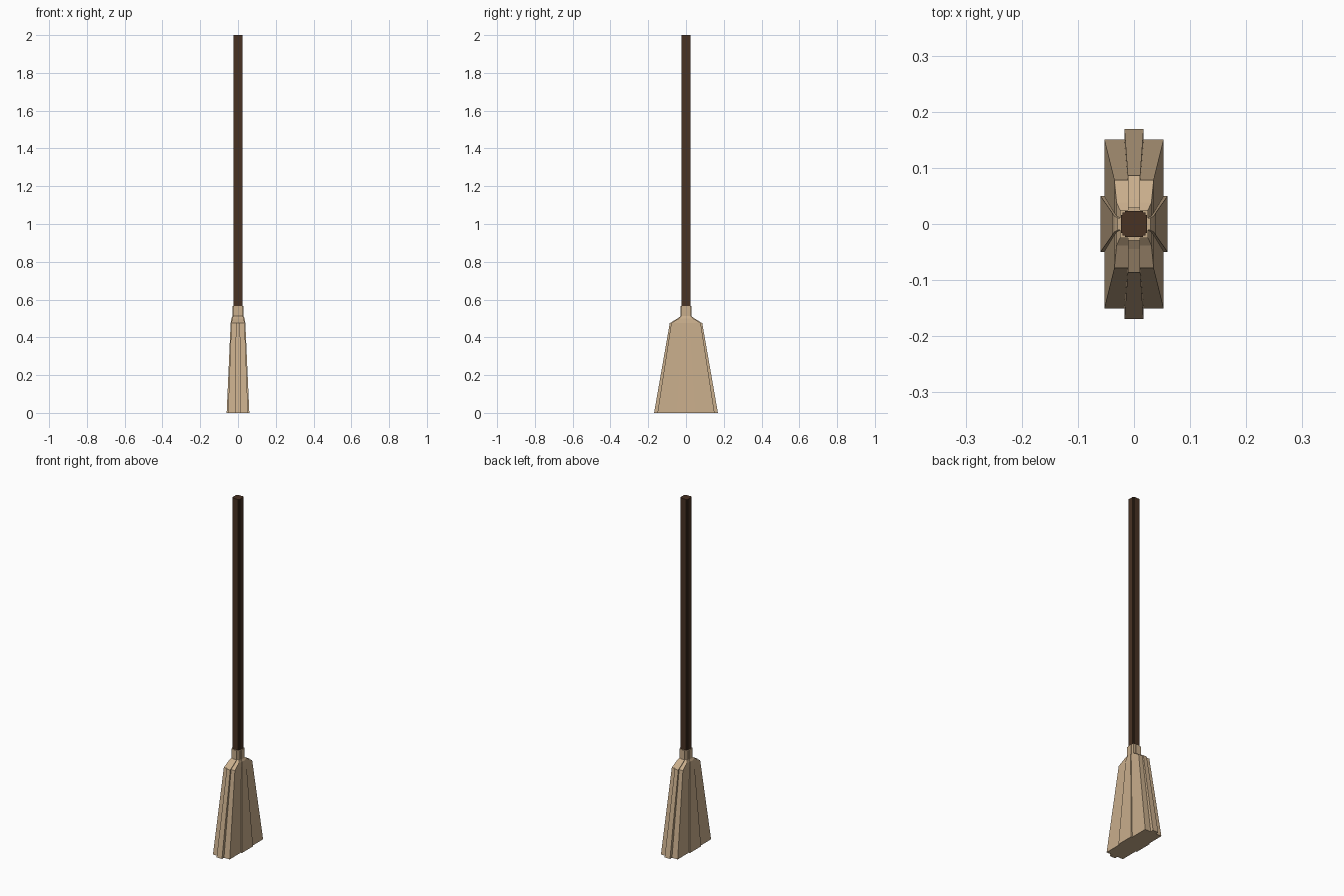
import bpy, bmesh

if "Cube" in bpy.data.objects:
    bpy.data.objects.remove(bpy.data.objects["Cube"])


def material(name, rgb):
    m = bpy.data.materials.new(name)
    m.diffuse_color = (*rgb, 1)
    m.use_nodes = True
    m.node_tree.nodes["Principled BSDF"].inputs["Base Color"].default_value = m.diffuse_color
    return m


def outline(bx, by, a, yy, b, xx):
    """Box bx*by with a raised rib on each side: rib a*yy along y, rib xx*b along x."""
    q = [(xx, b), (bx, b), (bx, by), (a, by), (a, yy)]
    pts = list(q)
    pts += [(-x, y) for x, y in reversed(q)]
    pts += [(-x, -y) for x, y in q]
    pts += [(x, -y) for x, y in reversed(q)]
    return pts


def loft(name, levels, mat):
    bm = bmesh.new()
    rings = [[bm.verts.new((x, y, z)) for x, y in outline(*dims)] for z, dims in levels]
    n = len(rings[0])
    for lo, hi in zip(rings, rings[1:]):
        for i in range(n):
            j = (i + 1) % n
            bm.faces.new((lo[i], lo[j], hi[j], hi[i]))
    bm.faces.new(rings[0][::-1])
    bm.faces.new(rings[-1])
    bmesh.ops.recalc_face_normals(bm, faces=bm.faces)
    me = bpy.data.meshes.new(name)
    bm.to_mesh(me)
    bm.free()
    me.materials.append(mat)
    ob = bpy.data.objects.new(name, me)
    bpy.context.collection.objects.link(ob)
    return ob


wood = material("dark wood", (0.065, 0.032, 0.017))
straw = material("straw", (0.58, 0.42, 0.26))

# long ribbed stick
stick = (0.0205, 0.0205, 0.016, 0.0235, 0.016, 0.0235)
loft("handle", [(0.50, stick), (2.0, stick)], wood)

# flared straw head with shoulder and neck collar
neck = (0.025, 0.025, 0.011, 0.029, 0.011, 0.029)
loft("bristles", [
    (0.0, (0.053, 0.151, 0.017, 0.169, 0.050, 0.060)),
    (0.475, (0.035, 0.078, 0.011, 0.086, 0.020, 0.039)),
    (0.50, (0.031, 0.038, 0.011, 0.045, 0.014, 0.035)),
    (0.512, neck),
    (0.565, neck),
], straw)
